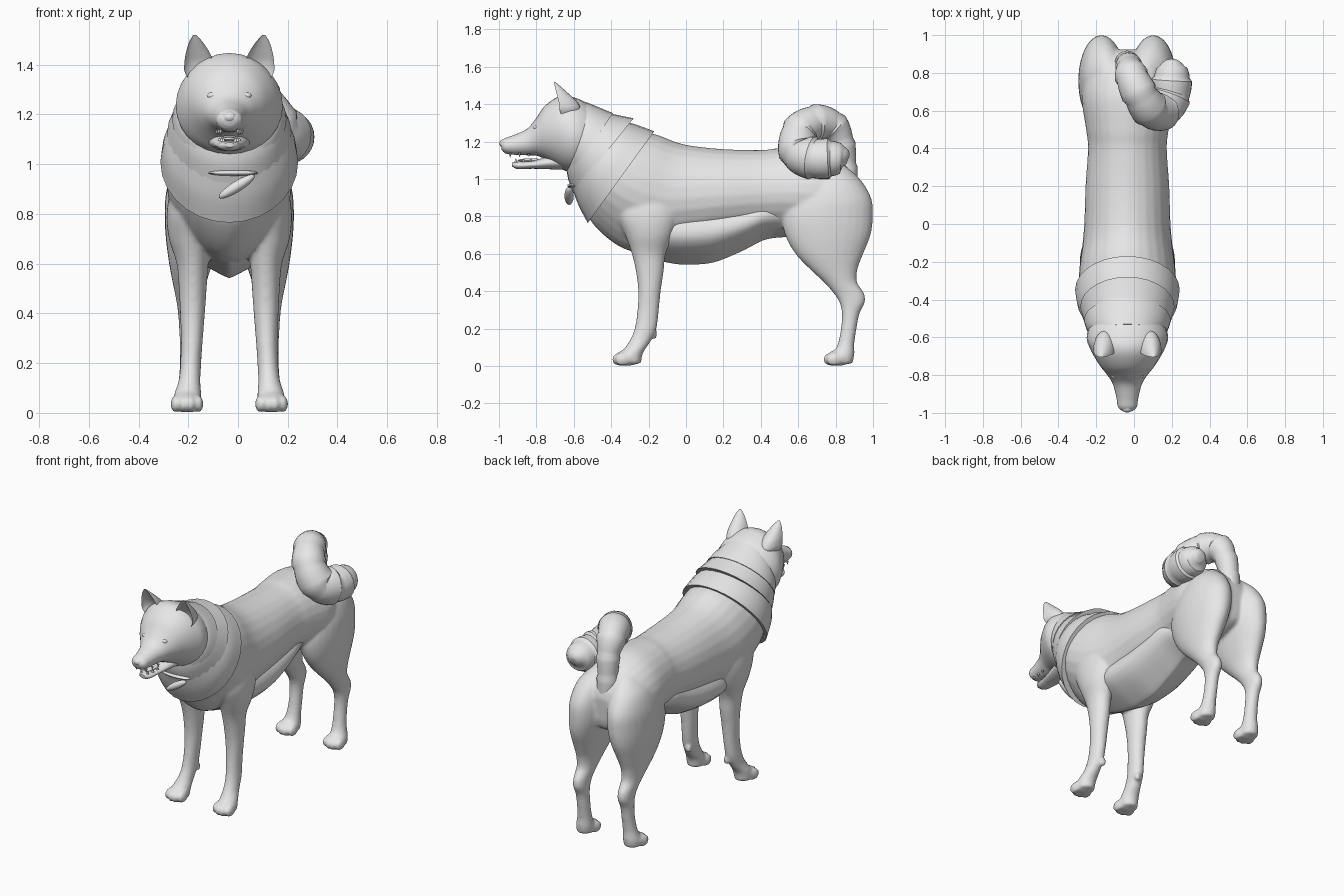
import bpy, bmesh, math
from mathutils import Vector, Matrix

old = bpy.data.objects.get("Cube")
if old:
    bpy.data.objects.remove(old)

AXIS_X = -0.035   # the body stands slightly right of centre, balancing the tail
SIDES = 28

coat = bpy.data.materials.new("plain_grey")
coat.use_nodes = True
coat.diffuse_color = (0.8, 0.8, 0.8, 1)
coat.node_tree.nodes["Principled BSDF"].inputs["Base Color"].default_value = (0.8, 0.8, 0.8, 1)


def finish(name, bm, angle=50):
    bmesh.ops.recalc_face_normals(bm, faces=bm.faces)
    bmesh.ops.translate(bm, verts=bm.verts, vec=(AXIS_X, 0, 0))
    mesh = bpy.data.meshes.new(name)
    bm.to_mesh(mesh)
    bm.free()
    mesh.materials.append(coat)
    obj = bpy.data.objects.new(name, mesh)
    bpy.context.collection.objects.link(obj)
    bpy.ops.object.select_all(action="DESELECT")
    obj.select_set(True)
    bpy.context.view_layer.objects.active = obj
    bpy.ops.object.shade_smooth_by_angle(angle=math.radians(angle))
    return obj


def blend(name, parts, voxel, rounds):
    """Join overlapping parts into one continuous, softly blended skin."""
    bpy.ops.object.select_all(action="DESELECT")
    for part in parts:
        part.select_set(True)
    bpy.context.view_layer.objects.active = parts[0]
    bpy.ops.object.join()
    obj = parts[0]
    obj.name = name
    remesh = obj.modifiers.new("blend", "REMESH")
    remesh.mode, remesh.voxel_size, remesh.use_smooth_shade = "VOXEL", voxel, True
    soften = obj.modifiers.new("soften", "SMOOTH")
    soften.factor, soften.iterations = 0.5, rounds


def refine(rows, steps=5):
    """Catmull-Rom interpolation between rows of numbers."""
    rows = [Vector(r) for r in rows]
    out = []
    for i in range(len(rows) - 1):
        a, b, c, d = (rows[max(0, min(len(rows) - 1, i + k))] for k in (-1, 0, 1, 2))
        for s in range(steps):
            t = s / steps
            out.append(0.5 * (2 * b + (c - a) * t + (2 * a - 5 * b + 4 * c - d) * t * t
                              + (3 * b - a - 3 * c + d) * t ** 3))
    return out + [rows[-1]]


def skin(name, rings, angle=50):
    """Bridge rings of points and cap both ends."""
    bm = bmesh.new()
    loops = [[bm.verts.new(p) for p in ring] for ring in rings]
    for a, b in zip(loops, loops[1:]):
        for i in range(SIDES):
            j = (i + 1) % SIDES
            bm.faces.new((a[i], a[j], b[j], b[i]))
    bm.faces.new(loops[0])
    bm.faces.new(loops[-1])
    return finish(name, bm, angle)


def angles():
    return [(math.cos(i * math.tau / SIDES), math.sin(i * math.tau / SIDES)) for i in range(SIDES)]


def body_loft(name, rows, keel=0.0):
    """Rows: top y, top z, bottom y, bottom z, half width. Keel narrows the underside."""
    rings = []
    for ty, tz, by, bz, w in refine(rows):
        ring = []
        for c, s in angles():
            x = w * c * (1 - keel * s * s if s < 0 else 1)
            ring.append((x, (ty + by) / 2 + (ty - by) / 2 * s, (tz + bz) / 2 + (tz - bz) / 2 * s))
        rings.append(ring)
    return skin(name, rings)


def limb_loft(name, rows, side, front=1.0):
    """Rows: z, front y, back y, centre x, half width. Negative front makes a cup."""
    rings = []
    for z, yf, yb, xc, xh in refine(rows):
        rings.append([(side * (xc + xh * c), (yf + yb) / 2 + (yb - yf) / 2 * s * (front if s < 0 else 1), z)
                      for c, s in angles()])
    return skin(name, rings)


def ellipsoid(name, centre, radii, turn=Matrix.Identity(4)):
    bm = bmesh.new()
    matrix = Matrix.Translation(centre) @ turn @ Matrix.Diagonal((*radii, 1))
    bmesh.ops.create_uvsphere(bm, u_segments=16, v_segments=10, radius=1, matrix=matrix)
    return finish(name, bm)


def tooth(name, x, y, z, height):
    bm = bmesh.new()
    bmesh.ops.create_cone(bm, cap_ends=True, segments=8, radius1=0.008, radius2=0.001, depth=abs(height),
                          matrix=Matrix.Translation((x, y, z)) @ Matrix.Rotation(math.pi if height < 0 else 0, 4, "X"))
    return finish(name, bm)


# Torso, from rump to throat
body = [body_loft("torso", [
    (.925, .95, .915, .8, .1), (.9, 1.02, .89, .74, .17), (.82, 1.11, .8, .7, .215),
    (.68, 1.165, .66, .68, .242), (.5, 1.165, .5, .69, .219), (.4, 1.155, .4, .69, .209),
    (.2, 1.16, .2, .66, .222), (.03, 1.178, .0, .62, .228), (-.06, 1.2, -.15, .59, .238),
    (-.15, 1.235, -.34, .63, .255), (-.26, 1.26, -.49, .75, .255), (-.38, 1.3, -.56, .88, .215),
    (-.5, 1.37, -.61, 1.0, .18)], keel=.3)]

# Pointed fur fringe hanging under the belly
body_loft("belly_fringe", [
    (-.36, .86, -.36, .65, .08), (-.22, .86, -.22, .585, .16), (-.08, .86, -.08, .55, .2),
    (.02, .86, .02, .543, .206), (.15, .87, .15, .555, .203), (.3, .89, .3, .615, .195),
    (.42, .92, .42, .675, .185), (.53, .92, .53, .69, .15)], keel=.72)

# Overlapping fur collars on the neck, each flaring backwards
body_loft("lower_ruff", [(-.4, 1.325, -.615, .97, .215), (-.28, 1.295, -.575, .86, .262),
                         (-.17, 1.255, -.525, .765, .277)])
body_loft("middle_ruff", [(-.5, 1.38, -.64, 1.07, .195), (-.4, 1.35, -.63, 1.0, .225),
                          (-.28, 1.325, -.6, .925, .25)])
body_loft("upper_ruff", [(-.53, 1.41, -.635, 1.07, .19), (-.47, 1.385, -.635, 1.04, .215),
                         (-.39, 1.352, -.628, 1.01, .23)])

# Head with muzzle, and the narrow open lower jaw
body_loft("head", [
    (-.46, 1.36, -.54, 1.04, .18), (-.54, 1.412, -.58, 1.035, .208), (-.6, 1.437, -.62, 1.037, .215),
    (-.65, 1.447, -.66, 1.05, .2), (-.7, 1.432, -.7, 1.075, .177), (-.76, 1.385, -.75, 1.105, .142),
    (-.805, 1.32, -.8, 1.125, .104), (-.85, 1.268, -.85, 1.127, .076), (-.92, 1.235, -.92, 1.13, .058),
    (-.97, 1.217, -.965, 1.137, .05), (-.993, 1.195, -.985, 1.155, .028)])
body_loft("lower_jaw", [
    (-.62, 1.14, -.62, 1.05, .1), (-.72, 1.125, -.72, 1.052, .075), (-.82, 1.098, -.82, 1.055, .053),
    (-.9, 1.093, -.9, 1.053, .04), (-.93, 1.088, -.93, 1.068, .018)])
ellipsoid("tongue", (0, -.83, 1.1), (.03, .07, .01))
ellipsoid("nose", (0, -.974, 1.19), (.03, .024, .022))

# Paired parts
for side, word in ((1, "left"), (-1, "right")):
    ellipsoid(word + "_eye", (side * .068, -.802, 1.275), (.021, .016, .014))
    for k in range(3):
        tooth(f"{word}_upper_tooth_{k + 1}", side * (.035 + .008 * k), -.94 + .05 * k, 1.128, -.024 + .004 * k)
        tooth(f"{word}_lower_tooth_{k + 1}", side * (.024 + .008 * k), -.91 + .04 * k, 1.1, .022 - .004 * k)
    limb_loft(word + "_ear", [
        (1.32, -.73, -.59, .105, .045), (1.37, -.785, -.565, .119, .06), (1.41, -.78, -.58, .122, .058),
        (1.45, -.76, -.62, .127, .047), (1.49, -.735, -.665, .134, .028), (1.52, -.712, -.7, .139, .006)],
        side, front=-.35)

    body.append(limb_loft(word + "_front_leg", [
        (.98, -.34, -.06, .15, .05), (.9, -.37, -.03, .16, .075), (.8, -.365, -.04, .163, .089),
        (.7, -.325, -.07, .158, .085), (.6, -.29, -.108, .148, .064), (.5, -.267, -.12, .147, .056),
        (.4, -.256, -.135, .148, .05), (.3, -.26, -.145, .15, .044), (.2, -.275, -.158, .155, .042),
        (.13, -.305, -.19, .16, .044), (.07, -.345, -.23, .168, .055), (.012, -.36, -.24, .17, .053)], side))
    body.append(ellipsoid(word + "_wrist_pad", (side * .138, -.17, .17), (.022, .016, .028)))

    body.append(limb_loft(word + "_hind_leg", [
        (1.08, .7, .84, .09, .05), (1.0, .62, .93, .118, .1), (.9, .55, .99, .133, .119),
        (.8, .515, 1.0, .138, .122), (.7, .53, .987, .147, .108), (.6, .585, .948, .155, .087),
        (.52, .66, .918, .16, .067), (.45, .735, .914, .16, .053), (.39, .788, .952, .16, .045),
        (.34, .82, .957, .16, .042), (.28, .833, .928, .16, .039), (.2, .828, .912, .16, .039),
        (.12, .812, .9, .163, .043), (.06, .785, .9, .168, .053), (.012, .78, .89, .17, .051)], side))

    # Paws with four toes each
    for end, y in (("front", -.31), ("hind", .82)):
        body.append(ellipsoid(f"{word}_{end}_paw", (side * .17, y, .045), (.06, .067, .044)))
        for k in range(4):
            offset = (k - 1.5) * .031
            body.append(ellipsoid(f"{word}_{end}_toe_{k + 1}",
                                  (side * (.17 + offset), y - .052 + abs(offset) * .5, .036), (.02, .043, .036)))

blend("body_and_legs", body, 0.01, 6)

# Curled tail: up from the rump, forward over the back, down the left side
path = refine([
    (0, .855, .96, .065), (0, .85, 1.08, .063), (.01, .83, 1.2, .07), (.025, .775, 1.285, .088),
    (.07, .68, 1.3, .094), (.125, .605, 1.24, .1), (.185, .61, 1.14, .108), (.225, .69, 1.11, .11),
    (.235, .775, 1.11, .1), (.235, .835, 1.11, .07), (.235, .865, 1.1, .025)], steps=6)
rings = []
for i, row in enumerate(path):
    centre, radius = Vector(row[:3]), row[3]
    ahead = Vector(path[min(i + 1, len(path) - 1)][:3])
    behind = Vector(path[max(i - 1, 0)][:3])
    along = (ahead - behind).normalized()
    across = (Vector((1, 0, 0)) - along * along.x).normalized()
    up = along.cross(across)
    flare = radius * (.95 + .1 * (i % 6) / 5)   # shingled tufts of fur
    rings.append([centre + (across * c + up * s) * flare for c, s in angles()])
skin("curled_tail", rings, angle=35)

# Collar tag on the chest
ellipsoid("collar_tag", (.03, -.625, .91), (.085, .025, .022), Matrix.Rotation(math.radians(-32), 4, "Y"))
ellipsoid("collar_strap", (.015, -.605, .965), (.1, .03, .012))
